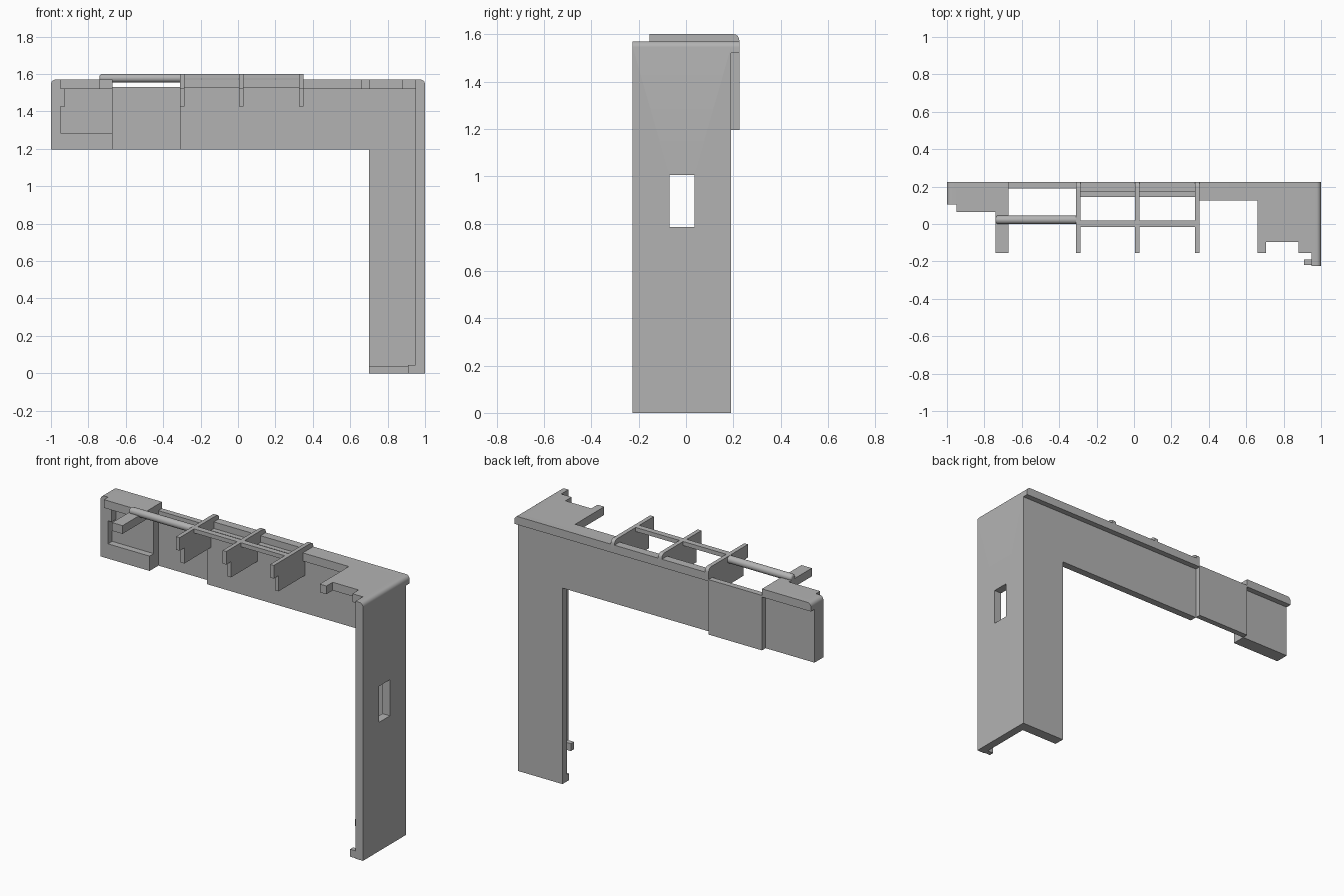
import bpy, bmesh, math

if "Cube" in bpy.data.objects:
    bpy.data.objects.remove(bpy.data.objects["Cube"], do_unlink=True)

gray = bpy.data.materials.new("plain_gray")
gray.use_nodes = True
gray.diffuse_color = (0.45, 0.45, 0.45, 1)
gray.node_tree.nodes["Principled BSDF"].inputs["Base Color"].default_value = gray.diffuse_color


def finish(name, bm, smooth=False):
    mesh = bpy.data.meshes.new(name)
    bmesh.ops.recalc_face_normals(bm, faces=bm.faces)
    bm.to_mesh(mesh)
    bm.free()
    mesh.materials.append(gray)
    obj = bpy.data.objects.new(name, mesh)
    bpy.context.collection.objects.link(obj)
    if smooth:
        bpy.ops.object.select_all(action='DESELECT')
        obj.select_set(True)
        bpy.context.view_layer.objects.active = obj
        bpy.ops.object.shade_smooth_by_angle(angle=math.radians(40))
    return obj


def prism(name, points, axis, lo, hi, round_at=None, radius=0.025):
    """Extrude a 2D outline along an axis; optionally round one outline corner."""
    def place(p, d):
        return {'x': (d, *p), 'y': (p[0], d, p[1]), 'z': (*p, d)}[axis]
    bm = bmesh.new()
    near = [bm.verts.new(place(p, lo)) for p in points]
    far = [bm.verts.new(place(p, hi)) for p in points]
    bm.faces.new(near)
    bm.faces.new(far)
    n = len(points)
    for i in range(n):
        j = (i + 1) % n
        bm.faces.new((near[i], near[j], far[j], far[i]))
    if round_at is not None:
        edge = bm.edges.get((near[round_at], far[round_at]))
        bmesh.ops.bevel(bm, geom=[edge], offset=radius, segments=6, profile=0.5, affect='EDGES')
    return finish(name, bm, round_at is not None)


def box(name, x, y, z, round_at=None):
    # outline in the x-z plane, corners: 2 = top left side (+x), 3 = top right side (-x)
    pts = [(x[0], z[0]), (x[1], z[0]), (x[1], z[1]), (x[0], z[1])]
    return prism(name, pts, 'y', *y, round_at=round_at)


TOP, UNDER, BASE = 1.57, 1.52, 1.195
INNER, OUTER, LIP = 0.145, 0.19, 0.225

# Tall side panel with a rounded top edge and a window
panel = box("side_panel", (0.95, 1), (-0.225, OUTER), (0, TOP), round_at=2)
cutter = box("window_cutter", (0.9, 1.1), (-0.07, 0.035), (0.785, 1.005))
cutter.hide_render = True
cutter.hide_viewport = True
cut = panel.modifiers.new("window", 'BOOLEAN')
cut.operation = 'DIFFERENCE'
cut.object = cutter
cut.solver = 'EXACT'
box("panel_foot_hook", (0.91, 0.95), (-0.22, -0.19), (0, 0.045))

# L-shaped back wall with a foot ledge
prism("back_wall", [(-0.31, BASE), (0.7, BASE), (0.7, 0), (0.95, 0), (0.95, 1.53), (-0.31, 1.53)],
      'y', INNER, OUTER)
box("leg_foot_ledge", (0.7, 0.95), (0.125, INNER), (0, 0.04))

# Top plate with its notched corner, and the overhanging lip
prism("corner_top_plate", [(0.35, OUTER), (0.35, 0.125), (0.66, 0.125), (0.66, -0.155), (0.705, -0.155),
      (0.705, -0.095), (0.88, -0.095), (0.88, -0.155), (0.95, -0.155), (0.95, OUTER)], 'z', UNDER, TOP)
box("wall_top_strip", (-0.31, 0.35), (0.175, OUTER), (UNDER, TOP))
box("back_lip", (-0.31, 1), (OUTER, LIP), (UNDER, TOP), round_at=2)

# Offset connecting panel
box("offset_panel", (-0.67, -0.31), (OUTER, LIP), (BASE, 1.53))

# End block: back, side wall, bottom ledge, top plate with arm, lip
box("end_back", (-1, -0.67), (INNER, OUTER), (BASE, UNDER))
box("end_side", (-1, -0.95), (0.105, OUTER), (BASE, TOP), round_at=3)
box("end_bottom_ledge", (-0.95, -0.67), (0.105, INNER), (BASE, 1.285))
box("end_side_tab", (-0.95, -0.925), (0.105, INNER), (1.425, UNDER))
prism("end_top_plate", [(-0.95, OUTER), (-0.95, 0.065), (-0.74, 0.065), (-0.74, -0.155), (-0.67, -0.155),
      (-0.67, OUTER)], 'z', UNDER, TOP)
box("end_lip", (-1, -0.67), (OUTER, LIP), (UNDER, TOP), round_at=3)

# Three cross ribs with a stepped nose and rounded back
for i, x in enumerate((-0.31, 0.005, 0.325)):
    prism("cross_rib_%d" % (i + 1), [(-0.155, 1.6), (-0.155, 1.52), (-0.11, 1.52), (-0.11, 1.425),
          (INNER, 1.425), (INNER, 1.53), (LIP, 1.53), (LIP, 1.6)], 'x', x, x + 0.025, round_at=7)

# Flat bar between ribs
box("flat_bar", (-0.285, 0.325), (-0.015, 0.02), (1.575, 1.6))

# Round rod resting on the arm
bm = bmesh.new()
bmesh.ops.create_cone(bm, cap_ends=True, segments=24, radius1=0.0225, radius2=0.0225, depth=0.43)
tip = [e for e in bm.edges if all(v.co.z < 0 for v in e.verts)]
bmesh.ops.bevel(bm, geom=tip, offset=0.012, segments=3, profile=0.5, affect='EDGES')
rod = finish("round_rod", bm, True)
rod.rotation_euler = (0, math.pi / 2, 0)
rod.location = (-0.525, 0.0225, 1.5775)
